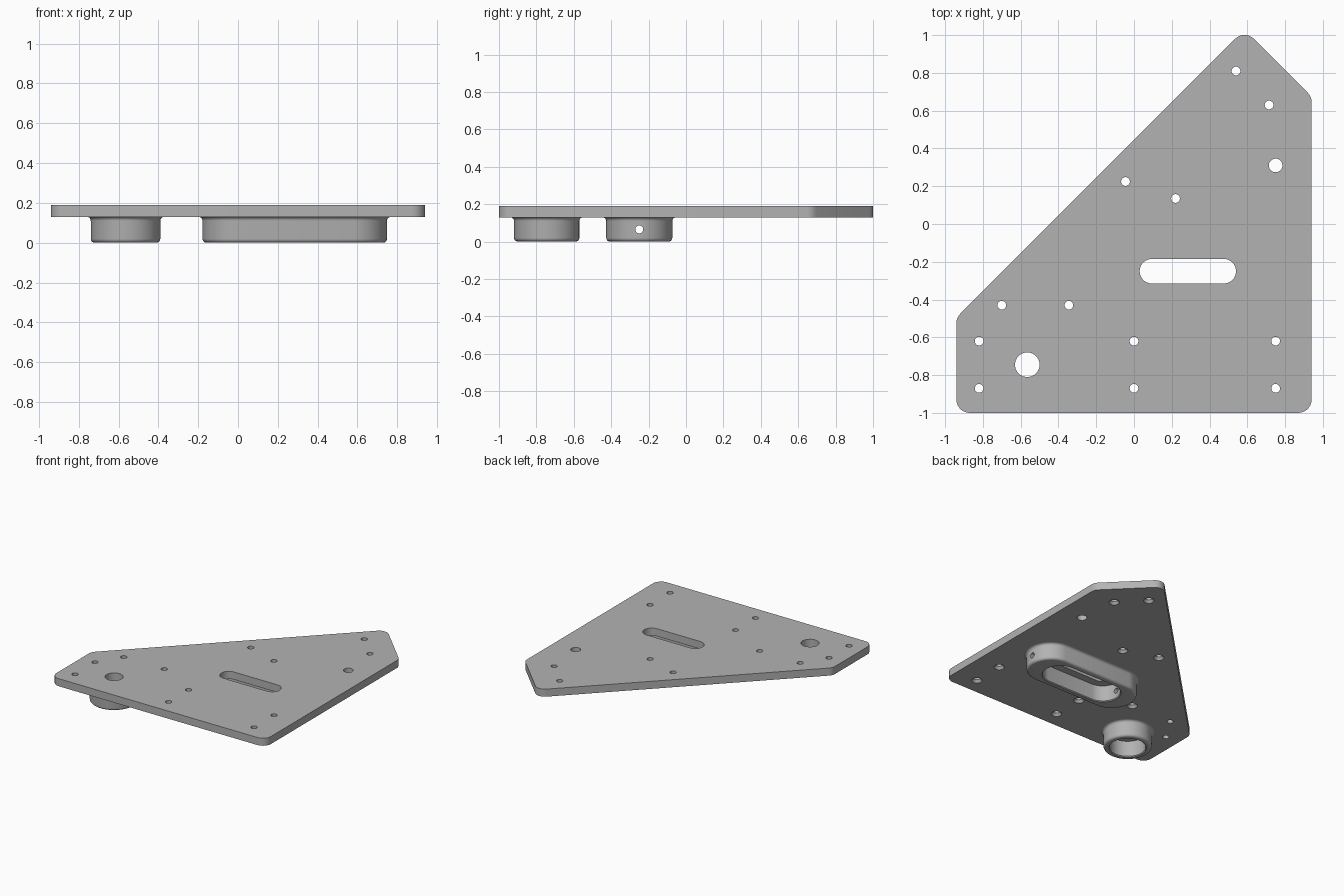
import bpy, bmesh
from math import sin, cos, pi, radians
from mathutils import Vector, Matrix

old = bpy.data.objects.get("Cube")
if old:
    bpy.data.objects.remove(old, do_unlink=True)

grey = bpy.data.materials.new("machined_grey")
grey.use_nodes = True
grey.diffuse_color = (0.45, 0.45, 0.45, 1)
grey.node_tree.nodes["Principled BSDF"].inputs["Base Color"].default_value = grey.diffuse_color

BOTTOM, TOP = 0.13, 0.19      # plate faces
SLOT = (0.285, -0.25)
BORE = (-0.565, -0.745)


def make_object(name, bm):
    bmesh.ops.recalc_face_normals(bm, faces=bm.faces)
    mesh = bpy.data.meshes.new(name)
    bm.to_mesh(mesh)
    bm.free()
    mesh.materials.append(grey)
    ob = bpy.data.objects.new(name, mesh)
    bpy.context.collection.objects.link(ob)
    return ob


def stadium(half, r, n=48):
    """Outline of a slot along x; a circle when half is zero."""
    pts = []
    for i in range(n):
        a = -pi / 2 + 2 * pi * (i + 0.5) / n
        pts.append((r * cos(a) + (half if cos(a) > 0 else -half), r * sin(a)))
    return pts


def loft(bm, centre, profile, closed=False):
    """Skin stadium loops given as (half, radius, z)."""
    loops = [[bm.verts.new((centre[0] + x, centre[1] + y, z)) for x, y in stadium(h, r)]
             for h, r, z in profile]
    pairs = list(zip(loops, loops[1:]))
    if closed:
        pairs.append((loops[-1], loops[0]))
    else:
        bm.faces.new(loops[0])
        bm.faces.new(loops[-1])
    for a, b in pairs:
        for i in range(len(a)):
            j = (i + 1) % len(a)
            bm.faces.new((a[i], a[j], b[j], b[i]))


def rounded(corners, radius, steps=8):
    """Polygon with each corner replaced by an arc."""
    pts = []
    for i, c in enumerate(corners):
        c = Vector(c)
        u = (Vector(corners[i - 1]) - c).normalized()
        v = (Vector(corners[(i + 1) % len(corners)]) - c).normalized()
        half = u.angle(v) / 2
        mid = c + (u + v).normalized() * radius / sin(half)
        start = c + u * radius / (sin(half) / cos(half)) - mid
        turn = pi - 2 * half
        for k in range(steps + 1):
            pts.append(mid + Matrix.Rotation(turn * k / steps, 2) @ start)
    return pts


def cut(ob, bm):
    """Subtract the cutter and keep the plain mesh."""
    cutter = make_object("cutter", bm)
    cutter.hide_render = True
    mod = ob.modifiers.new("cut", 'BOOLEAN')
    mod.operation, mod.solver, mod.object = 'DIFFERENCE', 'EXACT', cutter
    bpy.context.view_layer.update()
    mesh = bpy.data.meshes.new_from_object(ob.evaluated_get(bpy.context.evaluated_depsgraph_get()))
    ob.modifiers.clear()
    ob.data = mesh
    bpy.data.objects.remove(cutter, do_unlink=True)


# Plate with rounded corners
bm = bmesh.new()
outline = rounded([(-0.94, -1), (0.94, -1), (0.94, 0.675), (0.585, 1.03), (-0.94, -0.495)], 0.07)
face = bm.faces.new([bm.verts.new((p.x, p.y, BOTTOM)) for p in outline])
ext = bmesh.ops.extrude_face_region(bm, geom=[face])
bmesh.ops.translate(bm, vec=(0, 0, TOP - BOTTOM),
                    verts=[v for v in ext["geom"] if isinstance(v, bmesh.types.BMVert)])
plate = make_object("plate", bm)

# Plate openings: slot, bore, plain holes, countersunk holes
bm = bmesh.new()
plain = [(SLOT, 0.19, 0.065), (BORE, 0, 0.065), ((0.75, 0.31), 0, 0.036)]
plain += [(p, 0, 0.023) for p in ((-0.82, -0.62), (-0.82, -0.87), (-0.7, -0.43))]
for centre, half, r in plain:
    loft(bm, centre, [(half, r, BOTTOM - 0.05), (half, r, TOP + 0.05)])
sunk = [(x, y) for x in (0, 0.75) for y in (-0.62, -0.87)]
sunk += [(-0.345, -0.43), (-0.045, 0.225), (0.22, 0.135), (0.54, 0.81), (0.715, 0.63)]
for centre in sunk:
    loft(bm, centre, [(0, 0.042, BOTTOM - 0.005), (0, 0.023, BOTTOM + 0.02), (0, 0.023, TOP + 0.05)])
cut(plate, bm)


def boss(name, centre, half, r, inner_half, inner_r):
    """Hollow collar with a rounded foot and a fillet into the plate."""
    f = 0.02
    arc = [radians(18 * i) for i in range(6)]
    profile = [(inner_half, inner_r, BOTTOM), (inner_half, inner_r, 0.006),
               (inner_half, inner_r + 0.006, 0)]
    profile += [(half, r - f + f * sin(a), f - f * cos(a)) for a in arc]
    profile += [(half, r + f - f * cos(a), BOTTOM - f + f * sin(a)) for a in arc]
    bm = bmesh.new()
    loft(bm, centre, profile, closed=True)
    return make_object(name, bm)


ring_boss = boss("ring_boss", BORE, 0, 0.175, 0, 0.13)
slot_boss = boss("slot_boss", SLOT, 0.287, 0.177, 0.2, 0.127)

# Cross hole through both ends of the slot boss
bm = bmesh.new()
bmesh.ops.create_cone(bm, cap_ends=True, segments=24, radius1=0.021, radius2=0.021, depth=1.2,
                      matrix=Matrix.Translation((*SLOT, 0.065)) @ Matrix.Rotation(pi / 2, 4, 'Y'))
cut(slot_boss, bm)

# Smooth curved walls, keep edges crisp
bpy.ops.object.select_all(action='DESELECT')
for ob in (plate, ring_boss, slot_boss):
    ob.select_set(True)
bpy.context.view_layer.objects.active = plate
bpy.ops.object.shade_smooth_by_angle(angle=radians(30))
